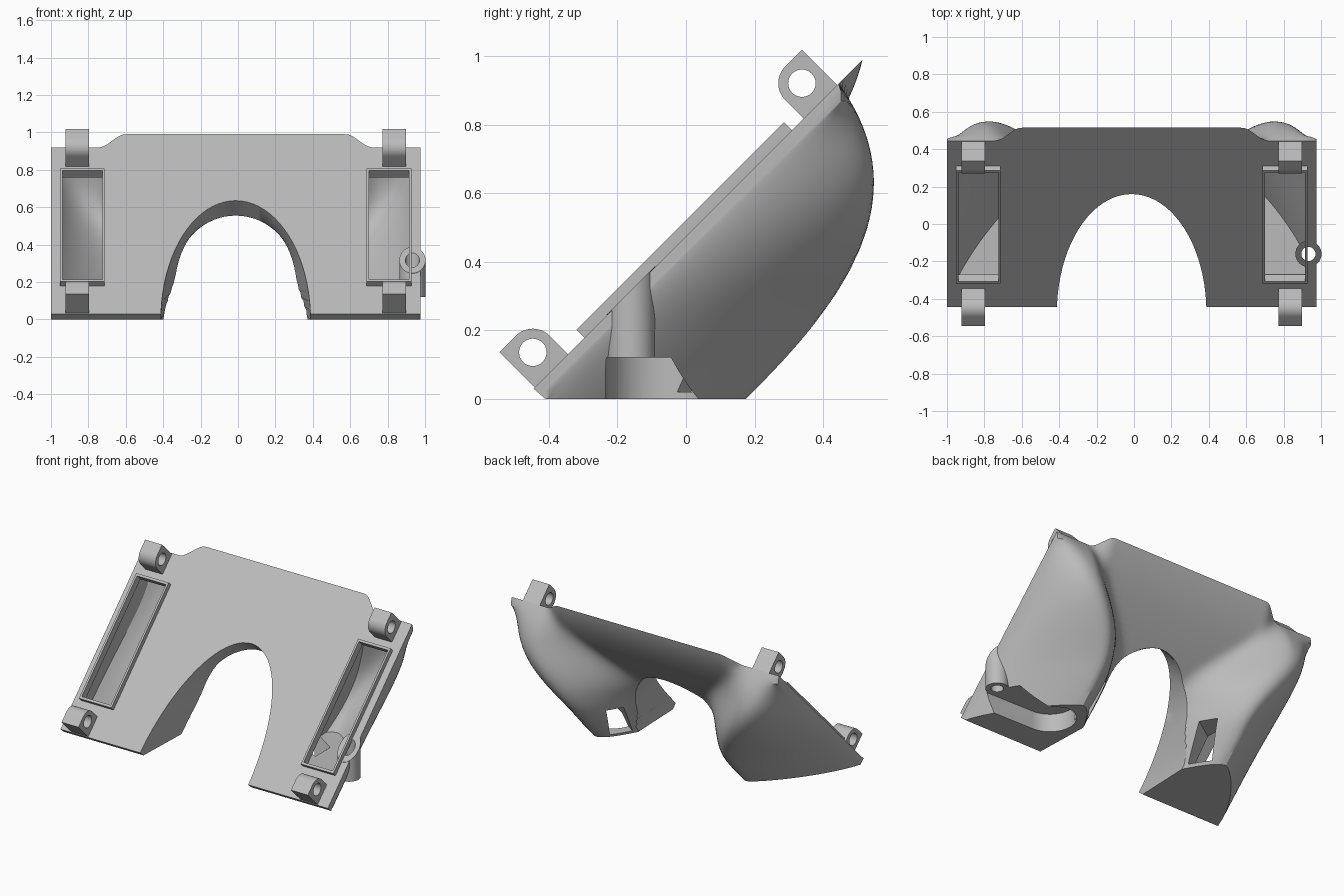
import bpy
import bmesh
from math import sin, cos, pi, radians, sqrt

cube = bpy.data.objects.get("Cube")
if cube:
    bpy.data.objects.remove(cube)

SHIFT = -0.0125      # the sides are symmetric about this x
HALF = 0.9875        # half width of the panel
PLANE = 0.475        # sloped front plane: z = y + PLANE

grey = bpy.data.materials.new("plain grey")
grey.use_nodes = True
grey.diffuse_color = (0.5, 0.5, 0.5, 1)
grey.node_tree.nodes["Principled BSDF"].inputs["Base Color"].default_value = (0.5, 0.5, 0.5, 1)


def loft(name, rings):
    """Skin closed rings of points into a capped solid."""
    bm = bmesh.new()
    rows = [[bm.verts.new((p[0] + SHIFT, p[1], p[2])) for p in r] for r in rings]
    n = len(rows[0])
    for a, b in zip(rows, rows[1:]):
        for i in range(n):
            j = (i + 1) % n
            bm.faces.new((a[i], a[j], b[j], b[i]))
    caps = [bm.faces.new(rows[0]), bm.faces.new(rows[-1])]
    bmesh.ops.triangulate(bm, faces=caps)
    bmesh.ops.recalc_face_normals(bm, faces=bm.faces)
    mesh = bpy.data.meshes.new(name)
    bm.to_mesh(mesh)
    bm.free()
    mesh.materials.append(grey)
    obj = bpy.data.objects.new(name, mesh)
    bpy.context.collection.objects.link(obj)
    return obj


def cut(obj, tool):
    """Subtract the tool and discard it."""
    tool.hide_render = True
    mod = obj.modifiers.new("cut", "BOOLEAN")
    mod.operation = "DIFFERENCE"
    mod.solver = "EXACT"
    mod.object = tool
    bpy.context.view_layer.objects.active = obj
    bpy.ops.object.modifier_apply(modifier=mod.name)
    bpy.data.objects.remove(tool)


def smooth(obj):
    bpy.ops.object.select_all(action="DESELECT")
    obj.select_set(True)
    bpy.context.view_layer.objects.active = obj
    bpy.ops.object.shade_smooth_by_angle(angle=radians(30))


def sloped(x, v, n):
    """Point given along (v) and out of (n) the sloped front plane."""
    return (x, (v - n) / sqrt(2) - PLANE / 2, (v + n) / sqrt(2) + PLANE / 2)


def sloped_prism(name, x0, x1, profile):
    return loft(name, [[sloped(x, v, n) for v, n in profile] for x in (x0, x1)])


def upright_prism(name, z0, z1, profile):
    return loft(name, [[(x, y, z) for x, y in profile] for z in (z0, z1)])


def rect(v0, v1, n0, n1):
    return [(v0, n0), (v1, n0), (v1, n1), (v0, n1)]


def arc(cx, cy, r, a0, a1, steps):
    return [(cx + r * cos(a0 + (a1 - a0) * i / steps),
             cy + r * sin(a0 + (a1 - a0) * i / steps)) for i in range(steps + 1)]


def circle(cx, cy, r, steps=32):
    return arc(cx, cy, r, 0, 2 * pi, steps)[:-1]


def ease(a, b, x):
    t = min(1, max(0, (x - a) / (b - a)))
    return t * t * (3 - 2 * t)


def top_height(x):
    return 0.99 - 0.07 * ease(0.59, 0.73, abs(x))


def depth(x, z):
    """Depth of the shell behind the front plane."""
    x = abs(x)
    s = min(1, z / 0.92)
    crest = 0.56 + 0.22 * ease(0.2, 0.8, s)
    peak = 0.65 * (1 - s ** 2.45)
    if x > crest:
        edge = (0.04 + 0.02 * s) * min(1, (1 - s) * 20)
        u = min(1, (x - crest) / (HALF - crest))
        return edge + max(0, peak - edge) * (1 - u ** (1.2 + 2.3 * s * s)) ** 0.75
    valley = 0.19 * (1 - min(1, z / top_height(x)) ** 4)
    start = 0.18 + 0.42 * ease(0.4, 1.0, s)
    return valley + max(0, peak - valley) * ease(start, crest, x)


# Duct shell: flat sloped front, two swelling ducts behind
COLS, ROWS = 110, 36
rings = []
for c in range(COLS + 1):
    x = HALF * sin(pi * (c / COLS - 0.5))
    top = top_height(x)
    ring = [(x, -0.41, 0), (x, 0.03 - PLANE, 0.03), (x, top - PLANE, top)]
    for r in range(ROWS - 1, -1, -1):
        z = top * r / ROWS
        y = z - PLANE + depth(x, z)
        ring.append((x, y if r else max(y, -0.405), z))
    rings.append(ring)
body = loft("duct_shell", rings)

# Vertical screw hole, cut where the boss will stand
BX, BY = 0.945, -0.16
bore = circle(BX, BY, 0.038, 24)
cut(body, upright_prism("bore_cutter", -0.1, 0.6, bore))

# Arched opening between the legs, tightening toward the back
outline = [(0.4, -0.1)] + [(0.4 * a, 0.635 * b) for a, b in arc(0, 0, 1, 0, pi, 40)] + [(-0.4, -0.1)]
rings = []
for back, drop, squeeze in ((-0.1, -0.1, 0), (0, 0, 0), (0.09, 0.08, 0.03), (0.75, 0.1, 0.32)):
    rings.append([(x * (1 - squeeze * (0.2 + 0.8 * ease(0, 0.25, z))), z - PLANE + back,
                   z - drop * max(0, z / 0.635) ** 2) for x, z in outline])
cut(body, loft("arch_cutter", rings))

# Hollow duct, window and inner outlet on each side; the left floor clears the pocket
for side, floor in ((-1, 0.03), (1, 0.145)):
    rings = []
    for r in range(21):
        z = floor + (0.79 - floor) * r / 20
        inner = 0.46 + 0.2 * z / 0.79
        xs = [inner + (0.935 - inner) * i / 16 for i in range(17)]
        front = [(side * x, z - PLANE + 0.03, z) for x in xs]
        back = [(side * x, z - PLANE + max(0.04, depth(x, z) - 0.037), z) for x in xs]
        rings.append(front + back[::-1])
    cut(body, loft("cavity_cutter", rings))
    cut(body, sloped_prism("window_cutter", side * 0.712, side * 0.928,
                           rect(-0.068, 0.758, -0.06, 0.1)))
    cut(body, loft("outlet_cutter", [
        [(side * x, y + dy, z) for y, z in ((-0.15, 0.02), (0.03, 0.02), (0.11, 0.24), (-0.03, 0.24))]
        for x, dy in ((0.33, 0.21), (0.64, 0))]))

# Pocket under the left leg
pocket = arc(0.61, -0.07, 0.16, pi * 0.5, pi * 1.5, 24) + arc(BX, BY, 0.075, -pi / 2, pi / 2, 16)
cut(body, upright_prism("pocket_cutter", -0.1, 0.12, pocket))
smooth(body)

# Screw boss, its top cut to the slope of the front
rim = circle(BX, BY, 0.07)
boss = loft("screw_boss", [[(x, y, 0.12) for x, y in rim],
                           [(x, y, y + PLANE + 0.002) for x, y in rim]])
cut(boss, upright_prism("bore_cutter", -0.1, 0.6, bore))
smooth(boss)

# Raised window frames and hinge lugs
for side, label in ((-1, "right"), (1, "left")):
    frame = sloped_prism(label + "_window_frame", side * 0.7, side * 0.94,
                         rect(-0.083, 0.773, -0.006, 0.032))
    cut(frame, sloped_prism("frame_cutter", side * 0.713, side * 0.927,
                            rect(-0.067, 0.757, -0.1, 0.1)))
    for level, v, away in (("lower", -0.22, -1), ("upper", 0.89, 1)):
        r, n = 0.069, 0.076
        curve = [(v - away * (a - v), b) for a, b in arc(v, n, r, 0, pi / 2, 12)]
        profile = [(v + away * r, -0.004), (v - away * r, -0.004)] + curve + [(v + away * r, n + r)]
        lug = sloped_prism(label + "_" + level + "_hinge_lug",
                           side * 0.785, side * 0.91, profile)
        cut(lug, sloped_prism("pin_cutter", side * 0.7, side * 1.0, circle(v, n, 0.04)))
        smooth(lug)
